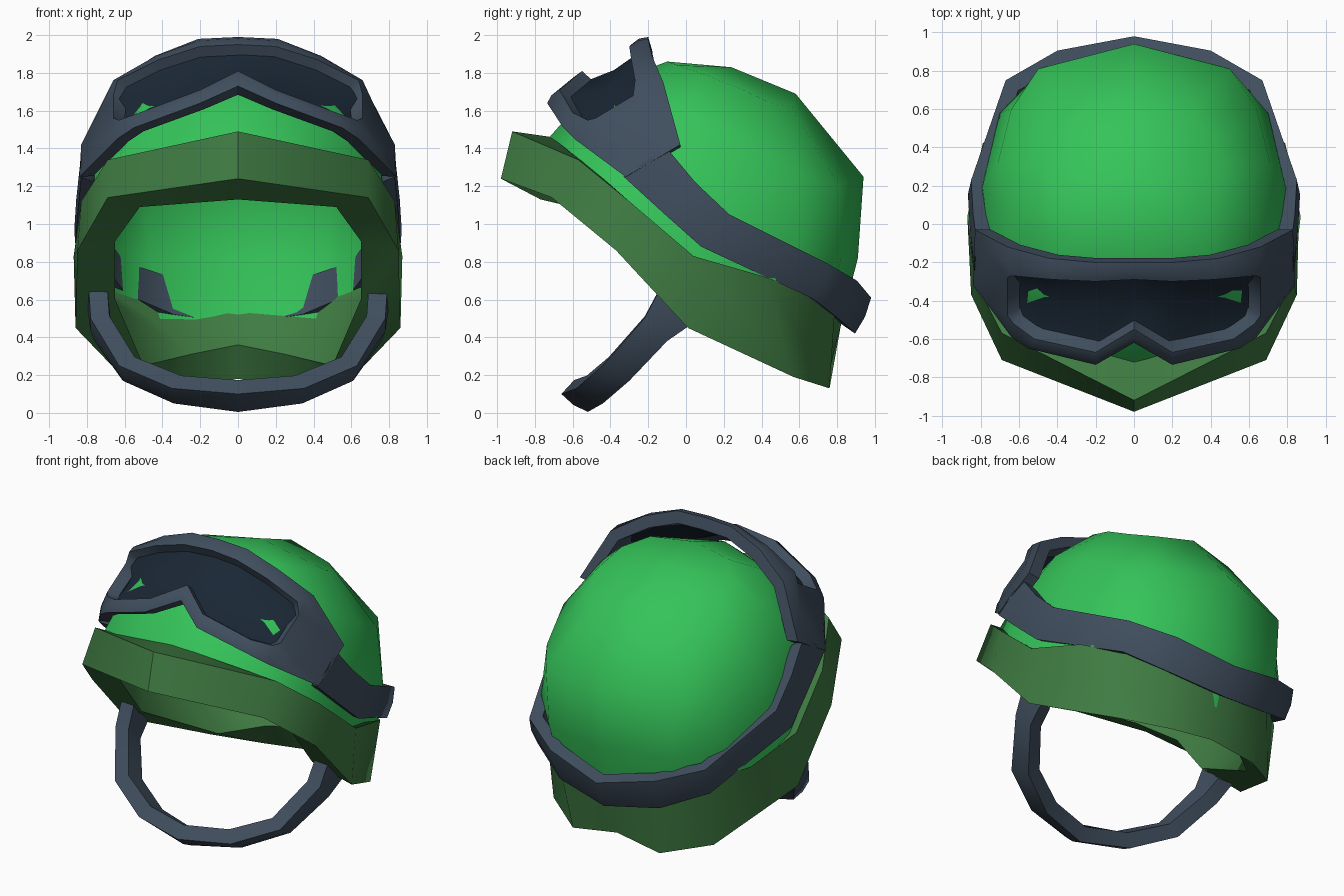
import bpy, bmesh, math
from mathutils import Vector as V

if "Cube" in bpy.data.objects:
    bpy.data.objects.remove(bpy.data.objects["Cube"])


def material(name, rgb):
    m = bpy.data.materials.new(name)
    m.diffuse_color = (*rgb, 1)
    m.use_nodes = True
    m.node_tree.nodes["Principled BSDF"].inputs["Base Color"].default_value = m.diffuse_color
    return m


GREEN = material("shell_green", (0.035, 0.55, 0.1))
OLIVE = material("rim_green", (0.05, 0.2, 0.055))
SLATE = material("slate", (0.05, 0.075, 0.11))
DARK = material("lens_dark", (0.01, 0.02, 0.035))


def mirrored(half):
    """Extend a half row (x >= 0) with its mirror image in reverse order."""
    half = [V(p) for p in half]
    return half + [V((-p.x, p.y, p.z)) for p in reversed(half) if p.x > 1e-5]


def full_loop(half):
    """Same, keeping a row that runs from +x to x = 0 in one open path."""
    half = [V(p) for p in half]
    return half + [V((-p.x, p.y, p.z)) for p in reversed(half[:-1])]


def loft(name, rows, mat, ring=False, tube=False, caps=False, angle=60):
    """Skin between rows; ring closes along each row, tube joins last row to first."""
    bm = bmesh.new()
    vs = [[bm.verts.new(p) for p in r] for r in rows]
    n, m = len(rows), len(rows[0])
    for i in range(n if tube else n - 1):
        for j in range(m if ring else m - 1):
            a, b = vs[i], vs[(i + 1) % n]
            k = (j + 1) % m
            bm.faces.new((a[j], a[k], b[k], b[j]))
    if caps:
        for j in (0, -1):
            bm.faces.new([r[j] for r in vs])
    bmesh.ops.remove_doubles(bm, verts=bm.verts, dist=1e-4)
    bmesh.ops.recalc_face_normals(bm, faces=bm.faces)
    me = bpy.data.meshes.new(name)
    bm.to_mesh(me)
    bm.free()
    me.materials.append(mat)
    ob = bpy.data.objects.new(name, me)
    bpy.context.collection.objects.link(ob)
    bpy.ops.object.select_all(action='DESELECT')
    ob.select_set(True)
    bpy.context.view_layer.objects.active = ob
    bpy.ops.object.shade_smooth_by_angle(angle=math.radians(angle))
    return ob


def band_rows(a, b, t, centre, bulge=.012):
    """Rounded band: two edges, a raised outer middle, and copies pushed inwards."""
    inward = lambda p: (V(centre) - p).normalized()
    mid = [(p + q) / 2 - inward((p + q) / 2) * bulge for p, q in zip(a, b)]
    return [a, mid, b, [p + inward(p) * t for p in b], [p + inward(p) * t for p in a]]


# Helmet dome: rings parallel to the tilted rim, closing at the crown
base = [(0, -.74, 1.44), (.64, -.55, 1.31), (.79, -.28, 1.08), (.83, .05, .79),
        (.75, .42, .62), (.42, .74, .46), (0, .8, .39)]
low = [(0, -.6, 1.6), (.57, -.43, 1.54), (.75, -.15, 1.36), (.79, .2, 1.1),
       (.7, .58, .88), (.47, .82, .82), (0, .91, .82)]
mid = [(0, -.42, 1.74), (.46, -.27, 1.71), (.64, 0, 1.6), (.71, .32, 1.4),
       (.64, .6, 1.25), (.5, .81, 1.2), (0, .94, 1.25)]
high = [(0, -.1, 1.86), (.3, -.04, 1.84), (.42, .1, 1.79), (.46, .3, 1.71),
        (.42, .45, 1.64), (.3, .56, 1.62), (0, .58, 1.69)]
crown = [V((0, .24, 1.83))] * 12
loft("helmet_shell", [mirrored(r) for r in (base, low, mid, high)] + [crown],
     GREEN, ring=True)

# Rim with peaked front brim
outer_top = [(0, -.92, 1.49), (.69, -.57, 1.34), (.83, -.3, 1.12), (.87, .04, .83),
             (.79, .42, .72), (.42, .79, .58), (0, .83, .52)]
outer_low = [(0, -.98, 1.24), (.69, -.71, 1.14), (.85, -.37, .86), (.86, .01, .45),
             (.61, .57, .19), (.33, .76, .13), (0, .75, .18)]
inner_low = [(0, -.77, 1.13), (.52, -.6, 1.09), (.65, -.36, .91), (.65, -.12, .6),
             (.5, .5, .25), (.25, .66, .31), (0, .68, .36)]
inner_top = [(0, -.71, 1.46), (.6, -.53, 1.32), (.73, -.28, 1.09), (.77, .05, .82),
             (.7, .41, .61), (.4, .72, .48), (0, .78, .4)]
# back edge closes against the dome so the interior stays green
inner_top[5] = (.41, .735, .465)
loft("helmet_rim", [mirrored(r) for r in (outer_top, outer_low, inner_low, inner_top)],
     OLIVE, ring=True, tube=True, angle=50)

# Goggle frame: outer edge and lens opening edge
frame_out = [(0, -.2, 1.99), (.21, -.2, 1.98), (.44, -.18, 1.89), (.66, -.12, 1.75),
             (.83, -.03, 1.42), (.84, -.32, 1.25), (.64, -.59, 1.45), (.55, -.65, 1.51),
             (.2, -.735, 1.64), (0, -.62, 1.73)]
frame_in = [(0, -.29, 1.95), (.2, -.3, 1.94), (.42, -.29, 1.87), (.64, -.27, 1.76),
            (.66, -.28, 1.68), (.66, -.48, 1.56), (.63, -.52, 1.55), (.52, -.6, 1.59),
            (.2, -.67, 1.71), (0, -.55, 1.81)]
loft("goggle_frame",
     band_rows(mirrored(frame_out), mirrored(frame_in), .08, (0, 0, 1.3)),
     SLATE, ring=True, tube=True)

# Lens dished into the frame opening
sink = V((0, .03, -.05))
lens_top = [V(p) + sink for p in full_loop(frame_in[4::-1])]
lens_low = [V(p) + sink for p in full_loop(frame_in[5:])]
lens_mid = [(a + b) / 2 + sink * (.3 if abs(a.x) < .1 else 1.3)
            for a, b in zip(lens_top, lens_low)]
loft("goggle_lens", [lens_top, lens_mid, lens_low], DARK)

# Goggle strap around the back of the helmet
strap_up = [(.82, -.1, 1.4), (.84, .05, 1.22), (.85, .23, 1.05), (.67, .75, .79),
            (.4, .905, .7), (0, .98, .61)]
strap_low = [(.83, -.33, 1.25), (.85, -.1, 1.04), (.86, .08, .88), (.66, .68, .6),
             (.38, .83, .48), (0, .895, .42)]
loft("goggle_strap",
     band_rows(full_loop(strap_up), full_loop(strap_low), .085, (0, .2, .9)),
     SLATE, tube=True, caps=True)

# Chin strap
chin_front = [(.79, -.14, .65), (.78, -.22, .5), (.63, -.44, .25), (.35, -.58, .13),
              (0, -.66, .1)]
chin_back = [(.78, .03, .47), (.76, -.1, .38), (.61, -.3, .17), (.34, -.44, .05),
             (0, -.52, .005)]
loft("chin_strap",
     band_rows(full_loop(chin_front), full_loop(chin_back), .1, (0, -.2, .6)),
     SLATE, tube=True, caps=True)
